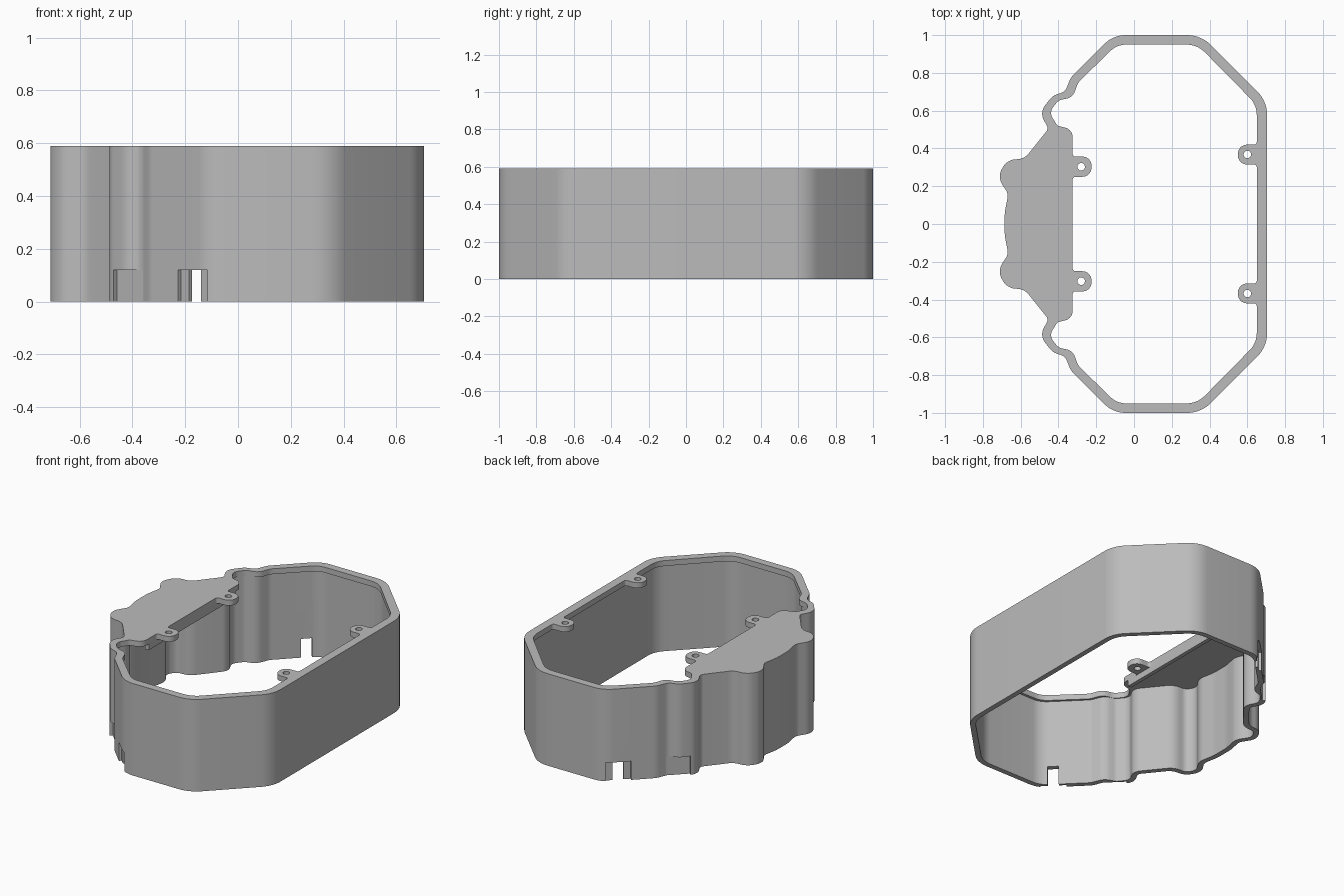
import bpy, bmesh, math
from mathutils import Vector, Matrix

if "Cube" in bpy.data.objects:
    bpy.data.objects.remove(bpy.data.objects["Cube"])

HEIGHT, FLANGE, WALL = 0.59, 0.035, 0.033

grey = bpy.data.materials.new("plain grey")
grey.use_nodes = True
grey.diffuse_color = (0.5, 0.5, 0.5, 1)
grey.node_tree.nodes["Principled BSDF"].inputs["Base Color"].default_value = (0.5, 0.5, 0.5, 1)


def mirrored(half):
    """Close a half outline of (x, y, corner radius) by mirroring it in y."""
    return half + [(x, -y, r) for x, y, r in reversed(half)]


def neighbours(corners):
    pts = [Vector(c[:2]) for c in corners]
    for i, p in enumerate(pts):
        yield p, pts[i - 1], pts[(i + 1) % len(pts)], corners[i][2]


def inset(corners, t):
    """Offset an anticlockwise outline inwards with mitred corners."""
    out = []
    for p, a, b, r in neighbours(corners):
        d1, d2 = (p - a).normalized(), (b - p).normalized()
        n1, n2 = Vector((-d1.y, d1.x)), Vector((-d2.y, d2.x))
        q = p + (n1 + n2) * (t / (1 + n1.dot(n2)))
        convex = d1.x * d2.y - d1.y * d2.x > 0
        out.append((q.x, q.y, max(r - t, 0.01) if convex else r + t))
    return out


def fillet(corners, steps=8):
    """Round every corner with a true arc."""
    out = []
    for p, a, b, r in neighbours(corners):
        u, v = a - p, b - p
        half = u.angle(v) / 2
        d = min(r / math.tan(half), 0.48 * min(u.length, v.length))
        s, e, w = p + u.normalized() * d, p + v.normalized() * d, math.sin(half)
        for k in range(steps + 1):
            t = k / steps
            f, g, h = (1 - t) ** 2, 2 * t * (1 - t) * w, t * t
            out.append((s * f + p * g + e * h) / (f + g + h))
    return out


def circle(x, y, r, n=24):
    return [Vector((x + r * math.cos(k * math.tau / n), y + r * math.sin(k * math.tau / n)))
            for k in range(n)]


def add(name, mesh):
    ob = bpy.data.objects.new(name, mesh)
    bpy.context.scene.collection.objects.link(ob)
    return ob


def evaluated_mesh(ob):
    bpy.context.view_layer.update()
    deps = bpy.context.evaluated_depsgraph_get()
    return bpy.data.meshes.new_from_object(ob.evaluated_get(deps))


def finish(mesh):
    mesh.materials.clear()
    mesh.materials.append(grey)
    mesh.polygons.foreach_set("use_smooth", [True] * len(mesh.polygons))
    mesh.set_sharp_from_angle(angle=math.radians(30))


def prism(name, loops, z0, z1):
    """Extrude a filled outline; the later loops are holes."""
    cu = bpy.data.curves.new(name, "CURVE")
    cu.dimensions, cu.fill_mode, cu.extrude = "2D", "BOTH", (z1 - z0) / 2
    for loop in loops:
        sp = cu.splines.new("POLY")
        sp.points.add(len(loop) - 1)
        for pt, co in zip(sp.points, loop):
            pt.co = (co.x, co.y, 0, 1)
        sp.use_cyclic_u = True
    tmp = add(name + "_outline", cu)
    mesh = evaluated_mesh(tmp)
    bpy.data.objects.remove(tmp)
    mesh.transform(Matrix.Translation((0, 0, (z0 + z1) / 2)))
    bm = bmesh.new()
    bm.from_mesh(mesh)
    bmesh.ops.remove_doubles(bm, verts=bm.verts, dist=0.00005)
    bmesh.ops.recalc_face_normals(bm, faces=bm.faces)
    bm.to_mesh(mesh)
    bm.free()
    finish(mesh)
    return add(name, mesh)


def cut(ob, boxes):
    """Cut boxes (x, y, width, depth) into the bottom of both diagonal ends."""
    bm = bmesh.new()
    for x, y, width, depth in boxes:
        for s in (1, -1):
            out = 0.06
            m = (Matrix.Translation((x, s * y, 0.05)) @ Matrix.Rotation(s * math.pi / 4, 4, "Z")
                 @ Matrix.Translation((0, s * (out - depth) / 2, 0))
                 @ Matrix.Diagonal((width, out + depth, 0.14, 1)))
            bmesh.ops.create_cube(bm, size=1, matrix=m)
    mesh = bpy.data.meshes.new("cutter")
    bm.to_mesh(mesh)
    bm.free()
    cutter = add("cutter", mesh)
    cutter.hide_render = True
    mod = ob.modifiers.new("cut", "BOOLEAN")
    mod.operation, mod.solver, mod.object = "DIFFERENCE", "EXACT", cutter
    result = evaluated_mesh(ob)
    ob.modifiers.clear()
    ob.data = result
    bpy.data.objects.remove(cutter)
    finish(result)


# Outer outline of the housing: long octagon with a lobed side
outer = mirrored([
    (0.705, 0.65, 0.18), (0.355, 1.0, 0.18), (-0.11, 1.0, 0.16),
    (-0.335, 0.775, 0.1), (-0.365, 0.70, 0.05), (-0.43, 0.68, 0.08),
    (-0.50, 0.59, 0.08), (-0.452, 0.505, 0.03), (-0.58, 0.345, 0.08),
    (-0.67, 0.34, 0.08), (-0.725, 0.25, 0.08), (-0.665, 0.16, 0.06),
    (-0.685, 0.06, 0.3)])

# Opening of the top flange, with round screw tabs standing into it
opening = mirrored([
    (0.65, 0.315, 0.015), (0.55, 0.315, 0.052), (0.55, 0.42, 0.052), (0.65, 0.42, 0.015),
    (0.65, 0.63, 0.13), (0.335, 0.95, 0.14), (-0.09, 0.95, 0.12),
    (-0.295, 0.75, 0.08), (-0.325, 0.67, 0.06), (-0.40, 0.655, 0.06),
    (-0.45, 0.59, 0.05), (-0.405, 0.52, 0.025), (-0.325, 0.50, 0.07),
    (-0.325, 0.357, 0.015), (-0.225, 0.357, 0.053), (-0.225, 0.25, 0.053),
    (-0.325, 0.25, 0.015)])

holes = [circle(x, s * y, 0.02) for x, y in ((0.6, 0.368), (-0.28, 0.303)) for s in (1, -1)]

# Side wall, with shallow recesses and cable slots at the bottom
wall = prism("side_wall", [fillet(outer), fillet(inset(outer, WALL))], 0, HEIGHT - FLANGE)
cut(wall, [(-0.175, 0.935, 0.15, 0.017), (-0.4175, 0.672, 0.14, 0.012)])
cut(wall, [(-0.175, 0.935, 0.065, 0.08)])

# Top flange and cover plate in one slab
prism("top_flange", [fillet(outer), fillet(opening)] + holes, HEIGHT - FLANGE, HEIGHT)

# Stiffening lip under the free edge of the cover plate
lip = [Vector(c) for c in ((-0.35, -0.44), (-0.325, -0.44), (-0.325, 0.44), (-0.35, 0.44))]
prism("cover_lip", [lip], HEIGHT - 0.075, HEIGHT - FLANGE)
